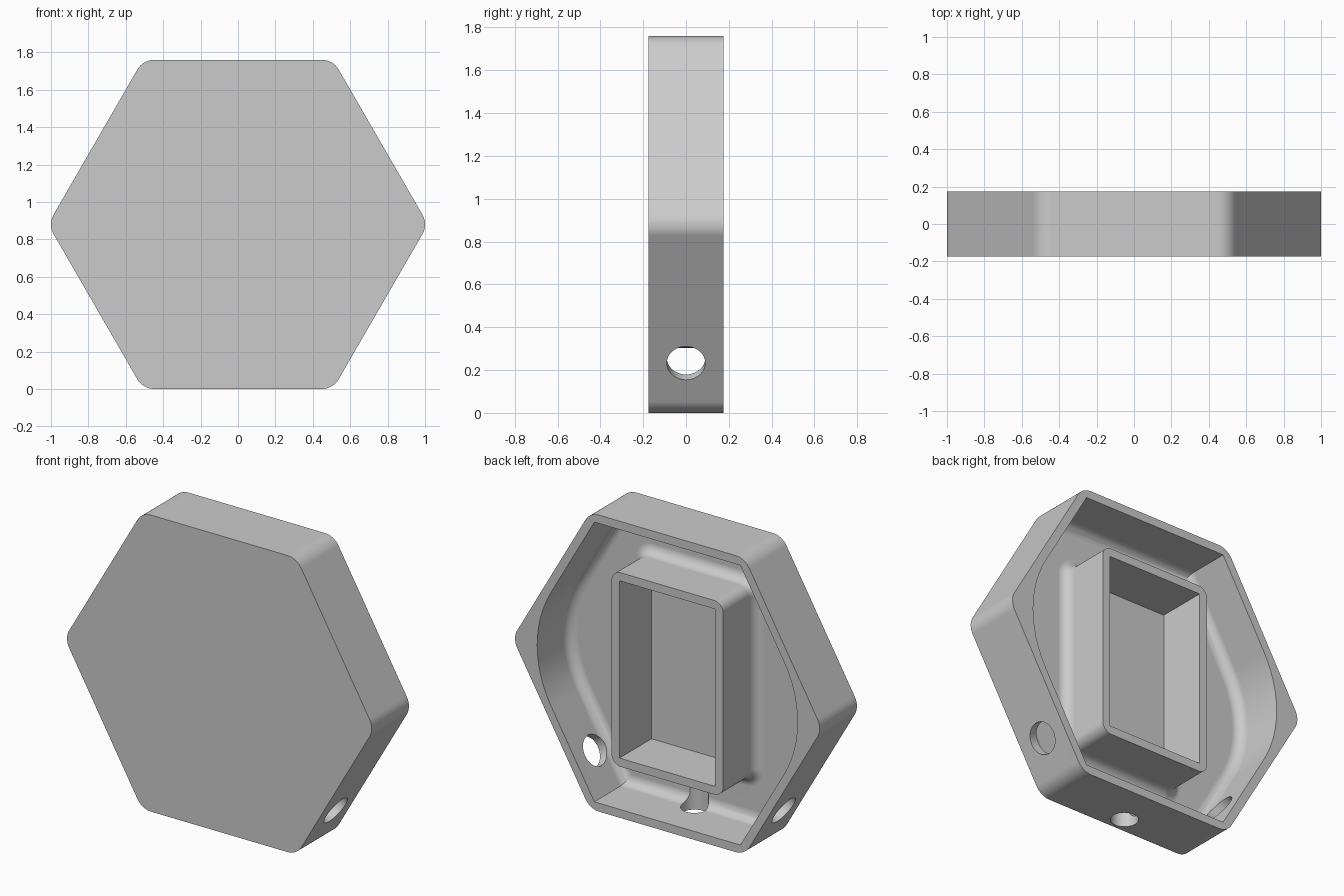
import bpy
import bmesh
from math import cos, sin, pi, radians, sqrt
from mathutils import Vector

cube = bpy.data.objects.get("Cube")
if cube:
    bpy.data.objects.remove(cube, do_unlink=True)

MID = 0.88               # height of the centre, also the apothem of the case
BACK, FRONT = 0.175, -0.175
FLOOR = -0.125           # inner floor of the tray
FILLET = 0.06

grey = bpy.data.materials.new("plain grey")
grey.use_nodes = True
colour = (0.6, 0.6, 0.6, 1)
grey.diffuse_color = colour
grey.node_tree.nodes["Principled BSDF"].inputs["Base Color"].default_value = colour


def rounded(corners, steps=12):
    """Counter-clockwise outline from (point, radius) corners; radius 0 stays sharp."""
    outline = []
    for i, (p, r) in enumerate(corners):
        if r == 0:
            outline.append(p)
            continue
        to_prev = (corners[i - 1][0] - p).normalized()
        to_next = (corners[(i + 1) % len(corners)][0] - p).normalized()
        half = to_prev.angle(to_next) / 2
        centre = p + (to_prev + to_next).normalized() * r / sin(half)
        start = p + to_prev * r * cos(half) / sin(half) - centre
        turn = pi - 2 * half
        for k in range(steps + 1):
            a = turn * k / steps
            outline.append(centre + Vector((start.x * cos(a) - start.y * sin(a),
                                            start.x * sin(a) + start.y * cos(a))))
    return outline


def hexagon(apothem, side_radius, other_radius):
    size = apothem * 2 / sqrt(3)
    return rounded([(Vector((size * cos(k * pi / 3), size * sin(k * pi / 3))),
                     side_radius if k % 3 == 0 else other_radius) for k in range(6)])


def rectangle(w, h, r):
    return rounded([(Vector((sx * w, sz * h)), r)
                    for sx, sz in ((1, 1), (-1, 1), (-1, -1), (1, -1))])


def loft(name, layers):
    """Solid through matching outlines, each at its own depth."""
    bm = bmesh.new()
    rings = [[bm.verts.new((p.x, y, p.y + MID)) for p in line] for y, line in layers]
    for a, b in zip(rings, rings[1:]):
        for i in range(len(a)):
            j = (i + 1) % len(a)
            bm.faces.new((a[i], a[j], b[j], b[i]))
    bm.faces.new(rings[0])
    bm.faces.new(rings[-1])
    bmesh.ops.recalc_face_normals(bm, faces=bm.faces)
    mesh = bpy.data.meshes.new(name)
    bm.to_mesh(mesh)
    bm.free()
    mesh.materials.append(grey)
    ob = bpy.data.objects.new(name, mesh)
    bpy.context.collection.objects.link(ob)
    return ob


def drill(name, start, end, radius):
    """Cylinder between two points."""
    start, end = Vector(start), Vector(end)
    bpy.ops.mesh.primitive_cylinder_add(vertices=48, radius=radius,
                                        depth=(end - start).length,
                                        location=(start + end) / 2)
    ob = bpy.context.object
    ob.name = name
    ob.rotation_euler = (end - start).to_track_quat('Z', 'Y').to_euler()
    ob.data.materials.append(grey)
    return ob


def combine(target, tool, operation):
    bpy.context.view_layer.update()
    mod = target.modifiers.new(tool.name, 'BOOLEAN')
    mod.operation, mod.object, mod.solver = operation, tool, 'EXACT'
    bpy.context.view_layer.objects.active = target
    bpy.ops.object.modifier_apply(modifier=mod.name)
    bpy.data.objects.remove(tool, do_unlink=True)


# quarter-round steps: (inset, height above the floor)
curve = [(FILLET * (1 - sin(a)), FILLET * (1 - cos(a)))
         for a in (radians(90 * k / 8) for k in range(9))]

# hexagonal case
case = loft("hexagonal_case", [(y, hexagon(MID, 0.105, 0.105)) for y in (FRONT, BACK)])

# open tray with a filleted floor and broad rounded sides
tray = [(FLOOR + h, hexagon(0.83 - d, 0.67 - d, 0)) for d, h in curve]
combine(case, loft("tray_cutter", tray + [(BACK + 0.1, hexagon(0.83, 0.67, 0))]),
        'DIFFERENCE')

# raised compartment with a flared foot
box = [(FLOOR + h, rectangle(0.366 + d, 0.576 + d, 0.06 + d)) for d, h in curve]
foot = (FLOOR - 0.02, box[0][1])
combine(case, loft("compartment", [foot] + box + [(BACK, rectangle(0.366, 0.576, 0.06))]),
        'UNION')
combine(case, loft("pocket_cutter", [(y, rectangle(0.314, 0.526, 0))
                                     for y in (FLOOR, BACK + 0.1)]), 'DIFFERENCE')

# round holes square to the two lower side walls
for side in (-1, 1):
    hole, axis = Vector((side * 0.642, 0, 0.2325)), Vector((side * 0.866, 0, -0.5))
    combine(case, drill("side_hole", hole + axis * 0.1, hole - axis * 0.12, 0.09),
            'DIFFERENCE')

# smaller hole in the bottom wall, grazing the floor
combine(case, drill("bottom_hole", (0, -0.08, -0.1), (0, -0.08, 0.25), 0.075),
        'DIFFERENCE')

# smooth rounded edges, flat broad faces
bpy.ops.object.select_all(action='DESELECT')
case.select_set(True)
bpy.context.view_layer.objects.active = case
bpy.ops.object.shade_smooth_by_angle(angle=radians(30))
normals = case.modifiers.new("even_shading", 'WEIGHTED_NORMAL')
normals.keep_sharp = True
